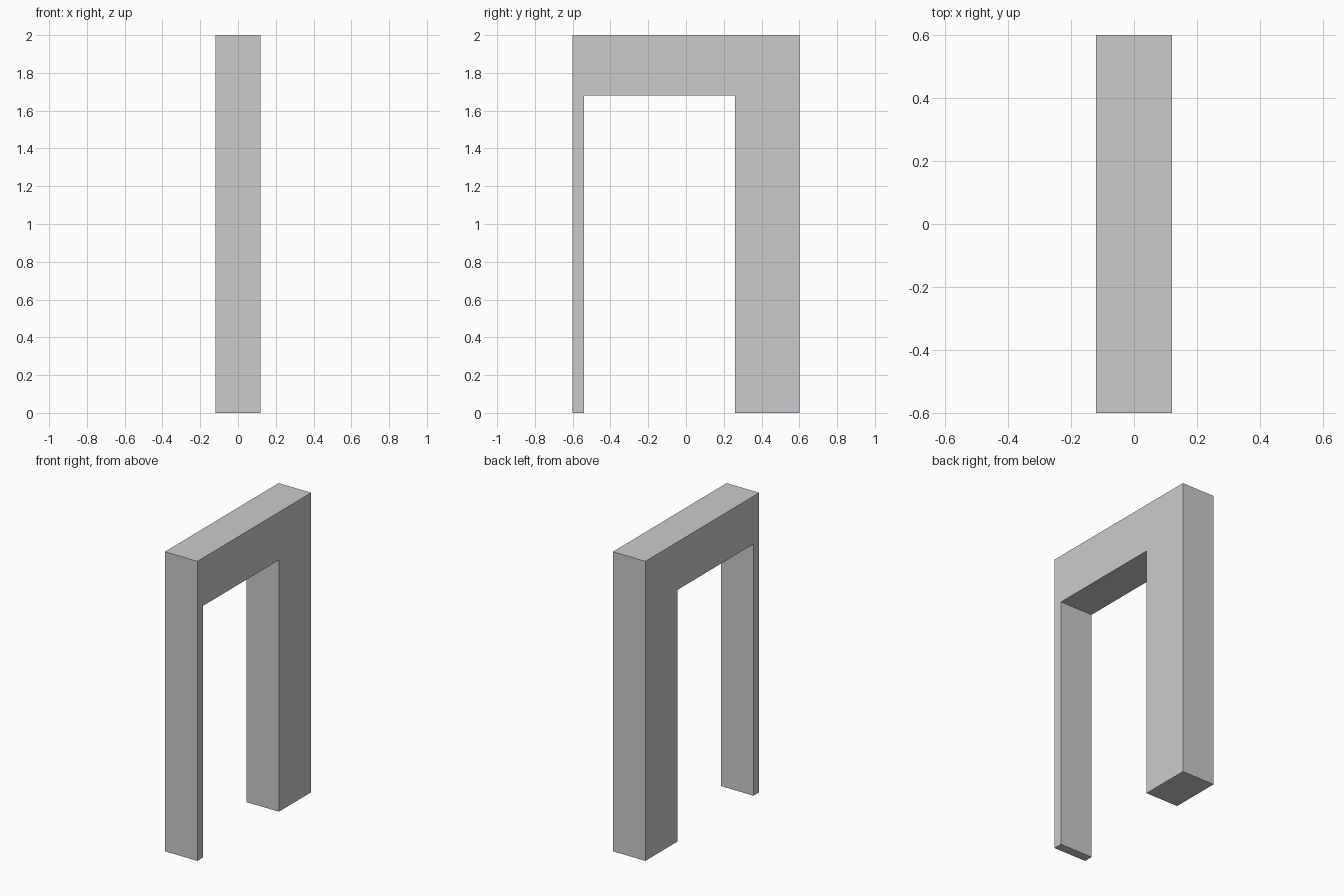
import bpy
import bmesh

if "Cube" in bpy.data.objects:
    bpy.data.objects.remove(bpy.data.objects["Cube"], do_unlink=True)

# Plain grey finish
grey = bpy.data.materials.new("light_grey")
grey.use_nodes = True
colour = (0.6, 0.6, 0.6, 1)
grey.diffuse_color = colour
grey.node_tree.nodes["Principled BSDF"].inputs["Base Color"].default_value = colour

# Frame outline (y, z): thin front leg, top beam, thick back leg
half_width = 0.12
outline = [(-0.6, 0), (-0.54, 0), (-0.54, 1.68), (0.26, 1.68),
           (0.26, 0), (0.6, 0), (0.6, 2), (-0.6, 2)]

# Extrude the outline across the width
bm = bmesh.new()
side = bm.faces.new([bm.verts.new((-half_width, y, z)) for y, z in outline])
extruded = bmesh.ops.extrude_face_region(bm, geom=[side])["geom"]
moved = [v for v in extruded if isinstance(v, bmesh.types.BMVert)]
bmesh.ops.translate(bm, verts=moved, vec=(2 * half_width, 0, 0))
if not side.is_valid or len(bm.faces) < len(outline) + 2:
    bmesh.ops.holes_fill(bm, edges=bm.edges)
bmesh.ops.recalc_face_normals(bm, faces=bm.faces)

mesh = bpy.data.meshes.new("portal_frame")
bm.to_mesh(mesh)
bm.free()
mesh.materials.append(grey)
frame = bpy.data.objects.new("portal_frame", mesh)
bpy.context.collection.objects.link(frame)
